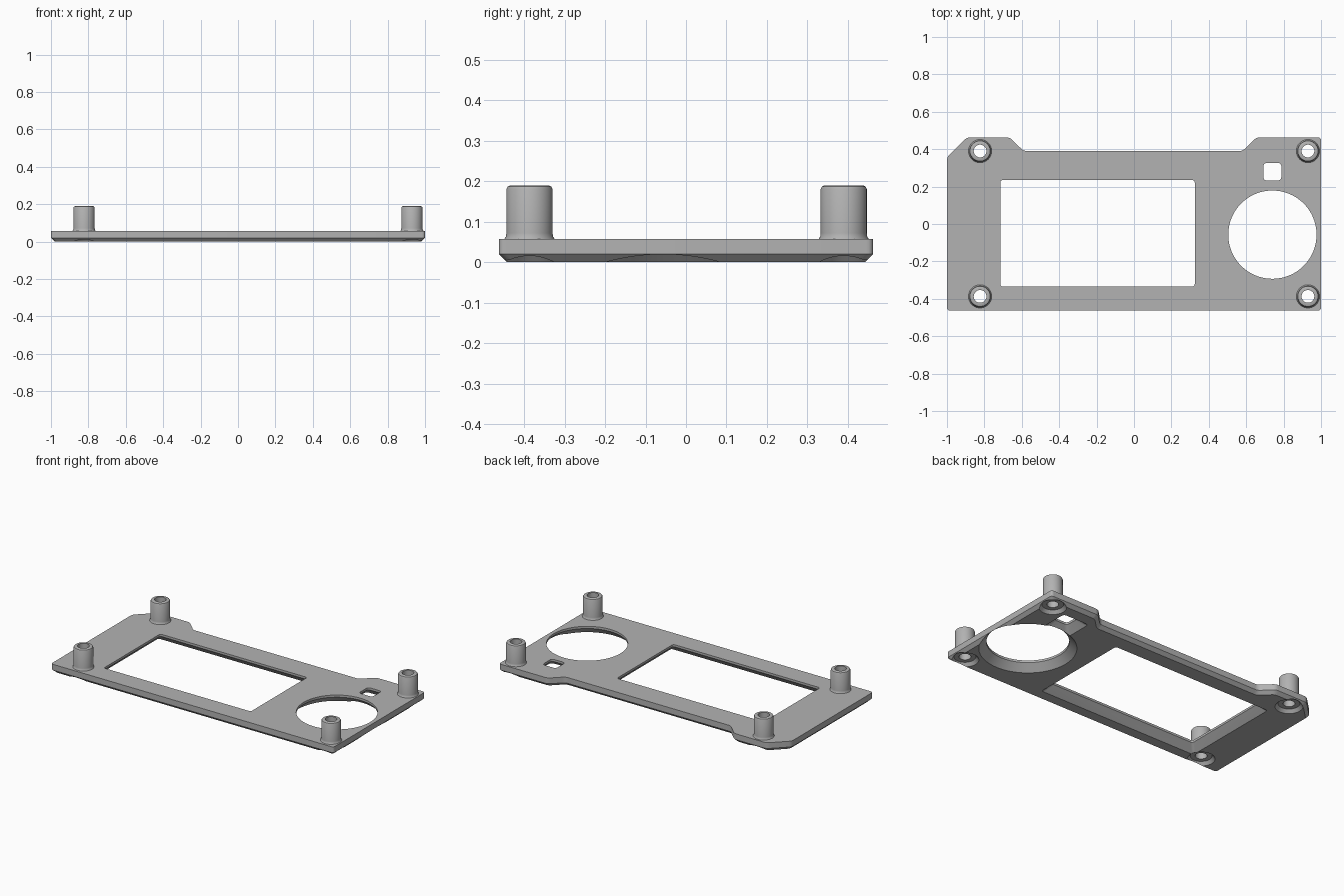
import bpy, bmesh
from math import cos, sin, pi, radians
from mathutils import Vector

cube = bpy.data.objects.get("Cube")
if cube:
    bpy.data.objects.remove(cube, do_unlink=True)

grey = bpy.data.materials.new("light_grey")
grey.use_nodes = True
colour = (0.45, 0.45, 0.45, 1)
grey.diffuse_color = colour
grey.node_tree.nodes["Principled BSDF"].inputs["Base Color"].default_value = colour

BASE, TOP = 0.057, 0.19          # plate top, standoff top
HOLE = 0.034                     # screw hole radius


def offset_corners(points, d):
    """Move every edge of a counter-clockwise polygon outwards by d."""
    result = []
    for i, p in enumerate(points):
        a = (p - points[i - 1]).normalized()
        b = (points[(i + 1) % len(points)] - p).normalized()
        na, nb = Vector((a.y, -a.x)), Vector((b.y, -b.x))
        result.append(p + (na + nb) * d / (1 + na.dot(nb)))
    return result


def rounded(points, r, steps=5):
    """Round every corner with a short curve."""
    result = []
    for i, p in enumerate(points):
        a = p + (points[i - 1] - p).normalized() * r
        b = p + (points[(i + 1) % len(points)] - p).normalized() * r
        for k in range(steps + 1):
            t = k / steps
            result.append(a * (1 - t) ** 2 + p * 2 * t * (1 - t) + b * t * t)
    return result


def rectangle(x0, x1, y0, y1):
    return [Vector(c) for c in ((x0, y0), (x1, y0), (x1, y1), (x0, y1))]


def circle(x, y, r, n=96):
    return [Vector((x + r * cos(2 * pi * k / n), y + r * sin(2 * pi * k / n)))
            for k in range(n)]


def loft(name, rings, capped=True):
    """Skin a list of (outline, height) rings."""
    bm = bmesh.new()
    loops = [[bm.verts.new((p.x, p.y, z)) for p in ring] for ring, z in rings]
    for low, high in zip(loops, loops[1:]):
        for i in range(len(low)):
            j = (i + 1) % len(low)
            bm.faces.new((low[i], low[j], high[j], high[i]))
    if capped:
        bm.faces.new(loops[0][::-1])
        bm.faces.new(loops[-1])
    mesh = bpy.data.meshes.new(name)
    bm.to_mesh(mesh)
    bm.free()
    mesh.materials.append(grey)
    obj = bpy.data.objects.new(name, mesh)
    bpy.context.collection.objects.link(obj)
    return obj


def smooth(obj):
    bpy.ops.object.select_all(action='DESELECT')
    obj.select_set(True)
    bpy.context.view_layer.objects.active = obj
    bpy.ops.object.shade_smooth_by_angle(angle=radians(30))


def cut(target, cutter):
    """Subtract a cutter and remove it."""
    bpy.context.view_layer.objects.active = target
    mod = target.modifiers.new("cut", 'BOOLEAN')
    mod.operation, mod.solver, mod.object = 'DIFFERENCE', 'EXACT', cutter
    bpy.ops.object.modifier_apply(modifier=mod.name)
    bpy.data.objects.remove(cutter, do_unlink=True)


# Face plate with two rear tabs and a chamfered underside
outline = [Vector(c) for c in (
    (-1, -0.463), (1, -0.463), (1, 0.463), (0.655, 0.463), (0.58, 0.39),
    (-0.59, 0.39), (-0.665, 0.463), (-0.893, 0.463), (-1, 0.358))]
plate = loft("face_plate", [
    (rounded(offset_corners(outline, -0.02), 0.018), 0),
    (rounded(outline, 0.018), 0.02),
    (rounded(outline, 0.018), BASE)])

# Openings that flare out towards the underside
FLARE = 0.043
for corners, r in ((rectangle(-0.715, 0.325, -0.335, 0.235), 0.015),
                   (rectangle(0.692, 0.788, 0.232, 0.327), 0.022),
                   (circle(0.74, -0.057, 0.236), 0)):
    def shape(d):
        ring = offset_corners(corners, d)
        return rounded(ring, r) if r else ring
    cut(plate, loft("opening_cutter", [
        (shape(FLARE + 0.01), -0.01), (shape(0), FLARE), (shape(0), 0.1)]))

# Standoffs, with screw holes and shallow pockets beneath them
profile = [(0.062, BASE), (0.058, BASE + 0.007), (0.057, BASE + 0.015),
           (0.057, TOP - 0.009), (0.054, TOP - 0.003), (0.048, TOP),
           (HOLE, TOP), (HOLE, BASE)]
for x, side in ((-0.823, "right"), (0.93, "left")):
    for y, end in ((-0.387, "front"), (0.39, "back")):
        cut(plate, loft("pocket_cutter", [
            (circle(x, y, 0.088, 48), -0.01), (circle(x, y, 0.062, 48), 0.02)]))
        cut(plate, loft("screw_cutter", [
            (circle(x, y, HOLE, 48), -0.02), (circle(x, y, HOLE, 48), 0.1)]))
        smooth(loft(f"standoff_{end}_{side}",
                    [(circle(x, y, r, 48), z) for r, z in profile], capped=False))
smooth(plate)
